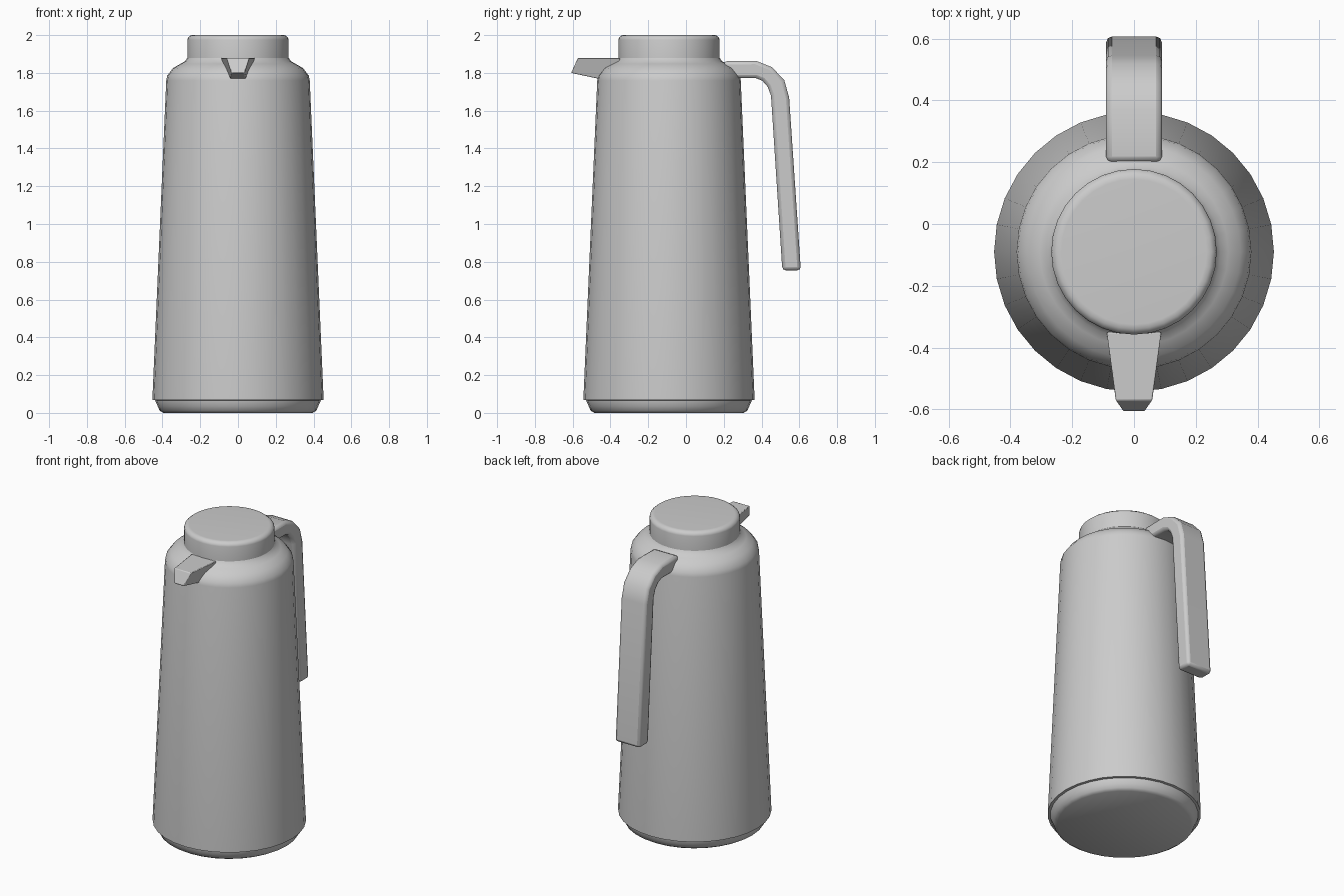
import bpy, bmesh, math

if "Cube" in bpy.data.objects:
    bpy.data.objects.remove(bpy.data.objects["Cube"])

CY = -0.09   # y of the jug axis
SIDES = 32


def finish(name, bm, bevel=0, segments=2, angle=40):
    bmesh.ops.recalc_face_normals(bm, faces=bm.faces)
    me = bpy.data.meshes.new(name)
    bm.to_mesh(me)
    bm.free()
    ob = bpy.data.objects.new(name, me)
    bpy.context.collection.objects.link(ob)
    if bevel:
        mod = ob.modifiers.new("Bevel", 'BEVEL')
        mod.width, mod.segments = bevel, segments
        mod.limit_method, mod.angle_limit = 'ANGLE', math.radians(35)
    bpy.ops.object.select_all(action='DESELECT')
    ob.select_set(True)
    bpy.context.view_layer.objects.active = ob
    bpy.ops.object.shade_smooth_by_angle(angle=math.radians(angle))
    return ob


def lathe(name, profile):
    """Stack rings of (radius, z) around the jug axis and cap both ends."""
    bm = bmesh.new()
    rings = []
    for r, z in profile:
        rings.append([bm.verts.new((r * math.cos(a), CY + r * math.sin(a), z))
                      for a in (2 * math.pi * i / SIDES for i in range(SIDES))])
    for lo, hi in zip(rings, rings[1:]):
        for i in range(SIDES):
            j = (i + 1) % SIDES
            bm.faces.new((lo[i], lo[j], hi[j], hi[i]))
    bm.faces.new(rings[0])
    bm.faces.new(rings[-1])
    return finish(name, bm)


# Foot, tapered body with rounded shoulder, and lid
lathe("base", [(0.395, 0), (0.415, 0.012), (0.425, 0.035), (0.437, 0.062), (0.437, 0.08)])
lathe("body", [(0.43, 0.066), (0.453, 0.068), (0.453, 0.08), (0.38, 1.76), (0.375, 1.785),
               (0.345, 1.825), (0.305, 1.848), (0.28, 1.862), (0.268, 1.88)])
lathe("lid", [(0.268, 1.86), (0.268, 1.975), (0.265, 1.987), (0.25, 1.999), (0.235, 2.0)])

# Handle: side outline extruded across x
outer = [(0.20, 1.862), (0.37, 1.864), (0.455, 1.83), (0.52, 1.762), (0.546, 1.67), (0.608, 0.755)]
inner = [(0.51, 0.755), (0.45, 1.68), (0.432, 1.727), (0.405, 1.758), (0.37, 1.772), (0.20, 1.772)]
bm = bmesh.new()
face = bm.faces.new([bm.verts.new((-0.09, y, z)) for y, z in outer + inner])
ext = bmesh.ops.extrude_face_region(bm, geom=[face])
bmesh.ops.translate(bm, vec=(0.18, 0, 0),
                    verts=[v for v in ext["geom"] if isinstance(v, bmesh.types.BMVert)])
finish("handle", bm, bevel=0.018)

# Spout: tapered wedge, (half width, y, z) for the top and bottom of each end
tip = [(0.06, -0.572, 1.88), (0.035, -0.608, 1.80)]
root = [(0.09, -0.35, 1.88), (0.045, -0.35, 1.745)]
bm = bmesh.new()
rings = []
for (tw, ty, tz), (bw, by, bz) in (tip, root):
    rings.append([bm.verts.new(p) for p in
                  ((-tw, ty, tz), (tw, ty, tz), (bw, by, bz), (-bw, by, bz))])
for i in range(4):
    j = (i + 1) % 4
    bm.faces.new((rings[0][i], rings[0][j], rings[1][j], rings[1][i]))
for ring in rings:
    bm.faces.new(ring)
finish("spout", bm, bevel=0.005)
